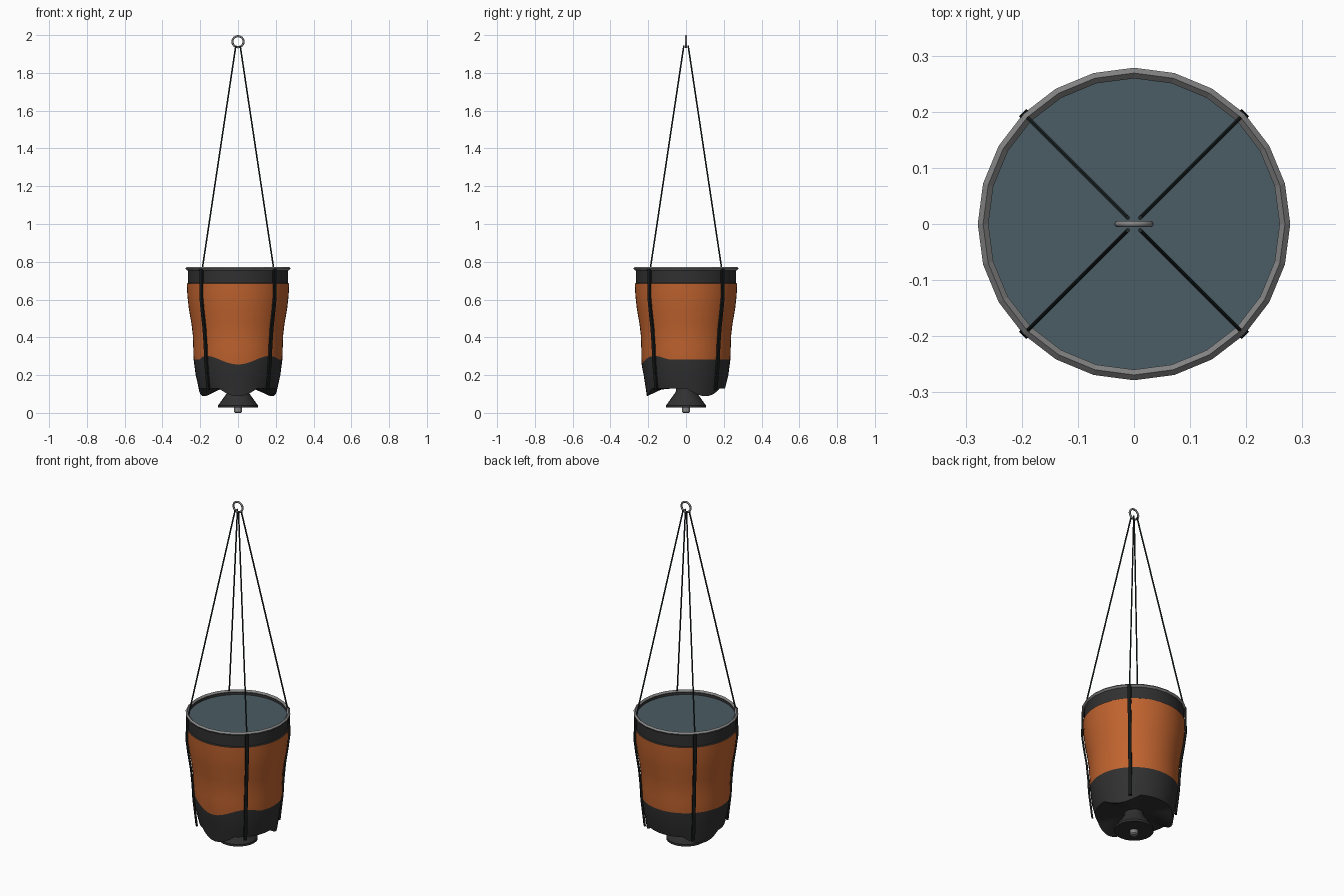
import bpy, bmesh, math
from mathutils import Vector

cube = bpy.data.objects.get("Cube")
if cube:
    bpy.data.objects.remove(cube, do_unlink=True)


def material(name, color):
    m = bpy.data.materials.new(name)
    m.use_nodes = True
    m.diffuse_color = (*color, 1)
    m.node_tree.nodes["Principled BSDF"].inputs["Base Color"].default_value = (*color, 1)
    return m


ORANGE = material("orange fabric", (0.53, 0.125, 0.028))
CHARCOAL = material("charcoal fabric", (0.03, 0.03, 0.03))
BLACK = material("black webbing", (0.008, 0.009, 0.009))
CABLE = material("dark steel cable", (0.015, 0.022, 0.024))
STEEL = material("grey metal", (0.23, 0.23, 0.23))
WATER = material("slate water", (0.07, 0.108, 0.128))


def finish(name, bm, mats, smooth=None):
    bmesh.ops.recalc_face_normals(bm, faces=bm.faces)
    me = bpy.data.meshes.new(name)
    bm.to_mesh(me)
    bm.free()
    for m in mats:
        me.materials.append(m)
    ob = bpy.data.objects.new(name, me)
    bpy.context.collection.objects.link(ob)
    if smooth:
        bpy.ops.object.select_all(action='DESELECT')
        ob.select_set(True)
        bpy.context.view_layer.objects.active = ob
        bpy.ops.object.shade_smooth_by_angle(angle=math.radians(smooth))
    return ob


def bridge(bm, a, b, index=0):
    n = len(a)
    for i in range(n):
        f = bm.faces.new((a[i], a[(i + 1) % n], b[(i + 1) % n], b[i]))
        f.material_index = index


def lathe(name, profile, mat, segments, smooth=None):
    """Spin (radius, height) points round z, capping both ends."""
    bm = bmesh.new()
    rings = []
    for r, z in profile:
        rings.append([bm.verts.new((r * math.cos(t), r * math.sin(t), z))
                      for t in (math.tau * i / segments for i in range(segments))])
    for a, b in zip(rings, rings[1:]):
        bridge(bm, a, b)
    bm.faces.new(rings[0])
    bm.faces.new(rings[-1])
    return finish(name, bm, [mat], smooth)


def rod(name, start, end, radius, mat):
    start, end = Vector(start), Vector(end)
    bm = bmesh.new()
    bmesh.ops.create_cone(bm, cap_ends=True, segments=6, radius1=radius, radius2=radius,
                          depth=(end - start).length)
    turn = (end - start).to_track_quat('Z', 'Y').to_matrix().to_4x4()
    bmesh.ops.transform(bm, matrix=turn, verts=bm.verts)
    bmesh.ops.translate(bm, vec=(start + end) / 2, verts=bm.verts)
    return finish(name, bm, [mat])


def torus(name, major, minor, n, m, mat, center, upright=False, smooth=None):
    bm = bmesh.new()
    rings = []
    for i in range(n):
        t = math.tau * i / n
        ring = []
        for j in range(m):
            p = math.tau * j / m
            r, h = major + minor * math.cos(p), minor * math.sin(p)
            v = Vector((r * math.cos(t), r * math.sin(t), h))
            if upright:
                v = Vector((v.x, v.z, v.y))
            ring.append(bm.verts.new(v + Vector(center)))
        rings.append(ring)
    for i in range(n):
        bridge(bm, rings[i], rings[(i + 1) % n])
    return finish(name, bm, [mat], smooth)


# Fabric bucket: the hem hangs in three lobes, the colour seam dips at the front
def lobe(t):
    return max(0, math.cos(3 * (t + math.pi / 2)))


def seam(t):
    d = abs(math.degrees(math.atan2(math.cos(t), -math.sin(t))))
    if d > 60:
        return 0.283
    return 0.279 - 0.023 * math.cos(math.radians(d * 180 / 45))


# Rows of radius, height, extra height rule; material of the band below each row
rows = [
    (0.259, 0.735, None, 1), (0.262, 0.762, None, 1), (0.266, 0.762, None, 1),
    (0.265, 0.688, None, 1), (0.271, 0.684, None, 0), (0.268, 0.62, None, 0),
    (0.260, 0.55, None, 0), (0.246, 0.47, None, 0), (0.239, 0.41, None, 0),
    (0.237, 0.35, None, 0), (0.235, 0, seam, 1), (0.224, 0.2, None, 1),
    (0.207, 0.13, lambda t: -0.042 * lobe(t), 1), (0.13, 0.132, lambda t: -0.008 * lobe(t), 1),
    (0.04, 0.132, None, 1),
]
SEG = 48
bm = bmesh.new()
previous = None
for r, z, rule, index in rows:
    ring = []
    for i in range(SEG):
        t = math.tau * i / SEG
        ring.append(bm.verts.new((r * math.cos(t), r * math.sin(t),
                                  z + (rule(t) if rule else 0))))
    if previous:
        bridge(bm, previous[0], ring, previous[1])
    previous = (ring, index)
bm.faces.new(previous[0])
finish("bucket_shell", bm, [ORANGE, CHARCOAL], 35)

# Water and rim
lathe("water_surface", [(0.261, 0.738), (0.261, 0.747)], WATER, SEG)
torus("rim_ring", 0.269, 0.0095, 24, 4, STEEL, (0, 0, 0.764))

# Valve cone and outlet stub
lathe("valve_cone", [(0.05, 0.14), (0.055, 0.11), (0.105, 0.04), (0.105, 0.028)],
      CHARCOAL, 24, 30)
lathe("outlet_stub", [(0.022, 0.03), (0.022, 0.006), (0.016, 0)], STEEL, 12, 30)

# Straps down the sides, lugs and suspension cables
path = [(0.274, 0.765), (0.274, 0.69), (0.276, 0.62), (0.266, 0.54), (0.252, 0.45),
        (0.243, 0.35), (0.239, 0.27), (0.222, 0.12)]
for side_y, depth in ((-1, "front"), (1, "back")):
    for side_x, side in ((1, "left"), (-1, "right")):
        out = Vector((side_x, side_y, 0)).normalized()
        across = Vector((-out.y, out.x, 0))
        bm = bmesh.new()
        rings = []
        for r, z in path:
            c = out * r + Vector((0, 0, z))
            rings.append([bm.verts.new(c + across * a * 0.009 + out * b * 0.005)
                          for a, b in ((-1, -1), (1, -1), (1, 1), (-1, 1))])
        for a, b in zip(rings, rings[1:]):
            bridge(bm, a, b)
        bm.faces.new(rings[0])
        bm.faces.new(rings[-1])
        tag = depth + "_" + side
        finish("strap_" + tag, bm, [BLACK])
        rod("cable_" + tag, out * 0.268 + Vector((0, 0, 0.76)),
            out * 0.016 + Vector((0, 0, 1.945)), 0.0042, CABLE)

# Lifting ring
torus("lifting_ring", 0.0295, 0.0055, 24, 8, STEEL, (0, 0, 1.965), True, 60)
